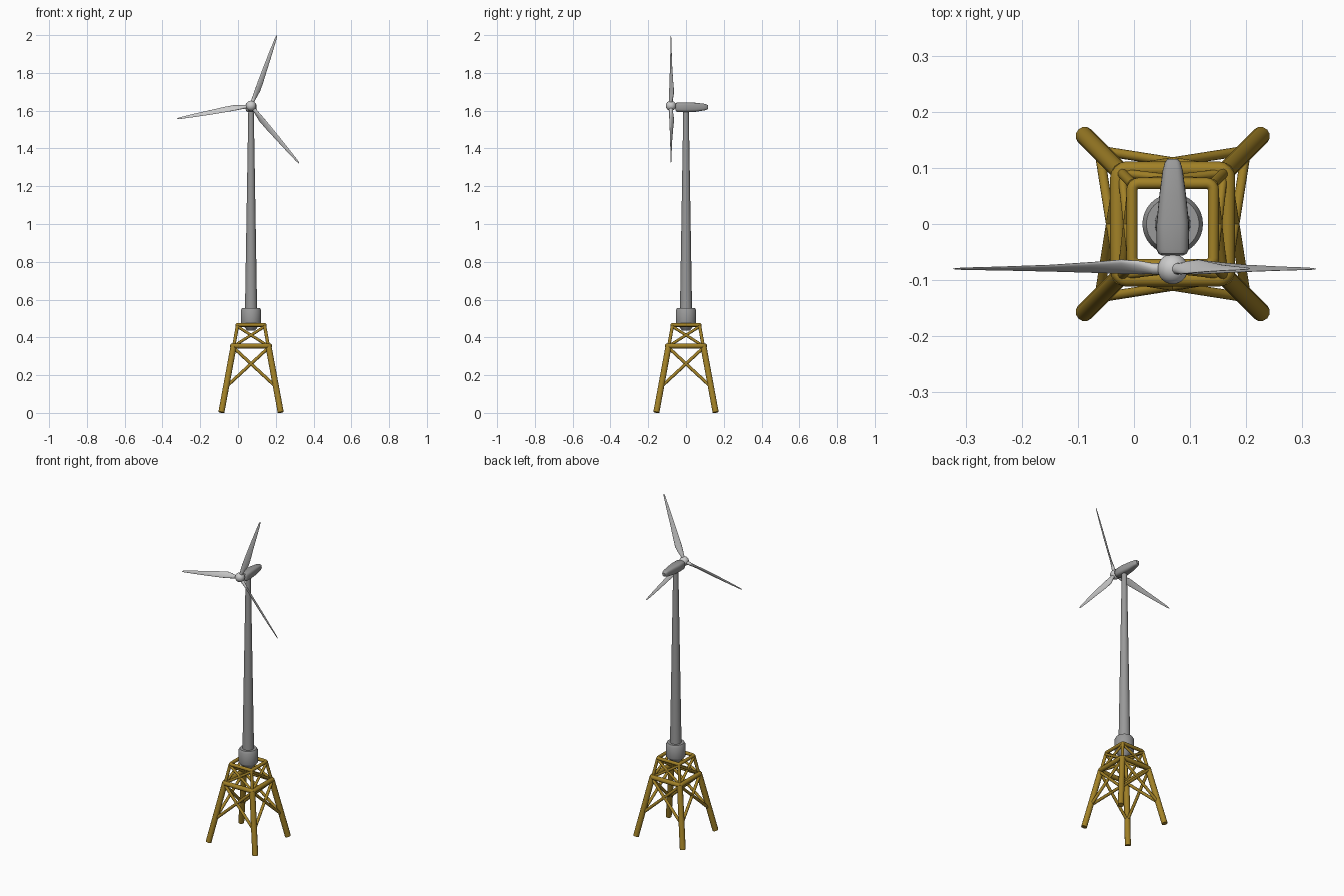
import bpy, math
from mathutils import Vector

if "Cube" in bpy.data.objects:
    bpy.data.objects.remove(bpy.data.objects["Cube"])

CX = 0.069                      # tower axis
HUB = Vector((CX, -0.08, 1.626))


def material(name, c):
    m = bpy.data.materials.new(name)
    m.diffuse_color = (*c, 1)
    m.use_nodes = True
    m.node_tree.nodes["Principled BSDF"].inputs["Base Color"].default_value = m.diffuse_color
    return m


GOLD = material("yellow_steel", (0.36, 0.22, 0.02))
GREY = material("dark_grey", (0.32, 0.32, 0.32))


def finish(ob, mat=None, angle=40):
    if mat:
        ob.data.materials.clear()
        ob.data.materials.append(mat)
    bpy.ops.object.select_all(action='DESELECT')
    ob.select_set(True)
    bpy.context.view_layer.objects.active = ob
    if ob.type == 'CURVE':
        bpy.ops.object.convert(target='MESH')
        ob = bpy.context.object
    bpy.ops.object.shade_smooth_by_angle(angle=math.radians(angle))
    return ob


def tubes(name, paths, r, closed=False):
    """Round steel tubes, one per path."""
    cu = bpy.data.curves.new(name, 'CURVE')
    cu.dimensions = '3D'
    cu.bevel_depth = r
    cu.bevel_resolution = 4
    cu.use_fill_caps = True
    for p in paths:
        s = cu.splines.new('POLY')
        s.points.add(len(p) - 1)
        for pt, co in zip(s.points, p):
            pt.co = (co[0] + CX, co[1], co[2], 1)
        s.use_cyclic_u = closed
    ob = bpy.data.objects.new(name, cu)
    bpy.context.collection.objects.link(ob)
    return finish(ob, GOLD)


def loft(name, rings, mat=None, angle=40):
    """Skin between equal-sized closed sections, with capped ends."""
    n = len(rings[0])
    verts = [v for ring in rings for v in ring]
    faces = [(i * n + j, i * n + (j + 1) % n, (i + 1) * n + (j + 1) % n, (i + 1) * n + j)
             for i in range(len(rings) - 1) for j in range(n)]
    faces += [tuple(reversed(range(n))), tuple(range(len(verts) - n, len(verts)))]
    me = bpy.data.meshes.new(name)
    me.from_pydata(verts, [], faces)
    ob = bpy.data.objects.new(name, me)
    bpy.context.collection.objects.link(ob)
    bpy.context.view_layer.objects.active = ob
    ob.select_set(True)
    bpy.ops.object.mode_set(mode='EDIT')
    bpy.ops.mesh.select_all(action='SELECT')
    bpy.ops.mesh.normals_make_consistent(inside=False)
    bpy.ops.object.mode_set(mode='OBJECT')
    return finish(ob, mat, angle)


def turned(name, profile, mat=None, n=32):
    """Round part about the tower axis from (radius, z) points."""
    return loft(name, [[(CX + r * math.cos(a), r * math.sin(a), z)
                        for a in (math.tau * k / n for k in range(n))] for r, z in profile], mat)


def square(h, z, c):
    """Square ring path with rounded corners of radius c."""
    pts = []
    for q in range(4):
        mid = math.radians(45 + 90 * q)
        ox = math.copysign(h - c, math.cos(mid))
        oy = math.copysign(h - c, math.sin(mid))
        for k in range(5):
            a = math.radians(90 * q + 22.5 * k)
            pts.append((ox + c * math.cos(a), oy + c * math.sin(a), z))
    return pts


def sides(u, w):
    """Repeat a strut from (along, out, z) to (along, out, z) as an X on all four sides."""
    out = []
    for q in range(4):
        c, s = round(math.cos(q * math.pi / 2)), round(math.sin(q * math.pi / 2))
        for m in (1, -1):
            out.append([(m * a * c - o * s, m * a * s + o * c, z) for a, o, z in (u, w)])
    return out


corners = [(1, 1), (-1, 1), (-1, -1), (1, -1)]

# Jacket foundation
tubes("lower_legs", [[(x * 0.157, y * 0.157, 0.003), (x * 0.092, y * 0.092, 0.355)]
                     for x, y in corners], 0.0165)
tubes("lower_ring", [square(0.098, 0.355, 0.016)], 0.0135, True)
tubes("upper_legs", [[(x * 0.092, y * 0.092, 0.35), (x * 0.071, y * 0.071, 0.466)]
                     for x, y in corners], 0.009)
tubes("upper_ring", [square(0.0725, 0.466, 0.012)], 0.01, True)
tubes("lower_cross_braces", sides((0.13, 0.131, 0.14), (-0.092, 0.096, 0.345)), 0.0085)
tubes("upper_cross_braces", sides((0.082, 0.09, 0.36), (-0.068, 0.073, 0.455)), 0.0075)

# Transition piece and tower
turned("transition_piece", [(0.018, 0.435), (0.053, 0.472), (0.054, 0.475),
                            (0.054, 0.543), (0.047, 0.556), (0.033, 0.556)], GREY)
turned("tower", [(0.032, 0.55), (0.0145, 1.605)], GREY)

# Nacelle: superellipse sections along y (y, half width, half height, centre z)
rings = []
for y, w, h, z in [(-0.056, 0.019, 0.016, 1.620), (-0.053, 0.025, 0.022, 1.619),
                   (-0.045, 0.029, 0.025, 1.618), (0.0, 0.029, 0.026, 1.618),
                   (0.05, 0.024, 0.024, 1.618), (0.095, 0.018, 0.018, 1.619),
                   (0.11, 0.014, 0.014, 1.619), (0.116, 0.009, 0.009, 1.619)]:
    ring = []
    for k in range(24):
        c, s = math.cos(math.tau * k / 24), math.sin(math.tau * k / 24)
        ring.append((CX + w * math.copysign(abs(c) ** 0.6, c), y,
                     z + h * math.copysign(abs(s) ** 0.6, s)))
    rings.append(ring)
loft("nacelle", rings, GREY)

# Hub
bpy.ops.mesh.primitive_uv_sphere_add(segments=24, ring_count=16, radius=0.027,
                                     location=HUB, rotation=(math.pi / 2, 0, 0))
hub = bpy.context.object
hub.name = "hub"
finish(hub)

# Blades: stations are (distance, leading edge, trailing edge, thickness, twist)
stations = [(0.015, -0.010, 0.010, 0.020, 50), (0.035, -0.010, 0.011, 0.019, 50),
            (0.06, -0.012, 0.019, 0.014, 46), (0.09, -0.013, 0.025, 0.010, 40),
            (0.14, -0.012, 0.022, 0.008, 33), (0.22, -0.010, 0.016, 0.006, 25),
            (0.31, -0.007, 0.011, 0.004, 20), (0.38, -0.004, 0.006, 0.003, 18),
            (0.397, -0.001, 0.002, 0.001, 18)]
for b, deg in enumerate((70, 190, 310)):
    a = math.radians(deg)
    out = Vector((math.cos(a), 0, math.sin(a)))
    side = Vector((math.sin(a), 0, -math.cos(a)))      # clockwise seen from the front
    back = Vector((0, 1, 0))
    rings = []
    for d, lead, trail, t, tw in stations:
        tw = math.radians(tw)
        chord = side * math.cos(tw) + back * math.sin(tw)
        norm = back * math.cos(tw) - side * math.sin(tw)
        ring = []
        for k in range(16):
            u = math.tau * k / 16
            pos = (lead + trail) / 2 + (trail - lead) / 2 * math.cos(u)
            ring.append(HUB + out * d + chord * pos + norm * (t / 2 * math.sin(u)))
        rings.append(ring)
    loft(f"blade_{b + 1}", rings, angle=60)
